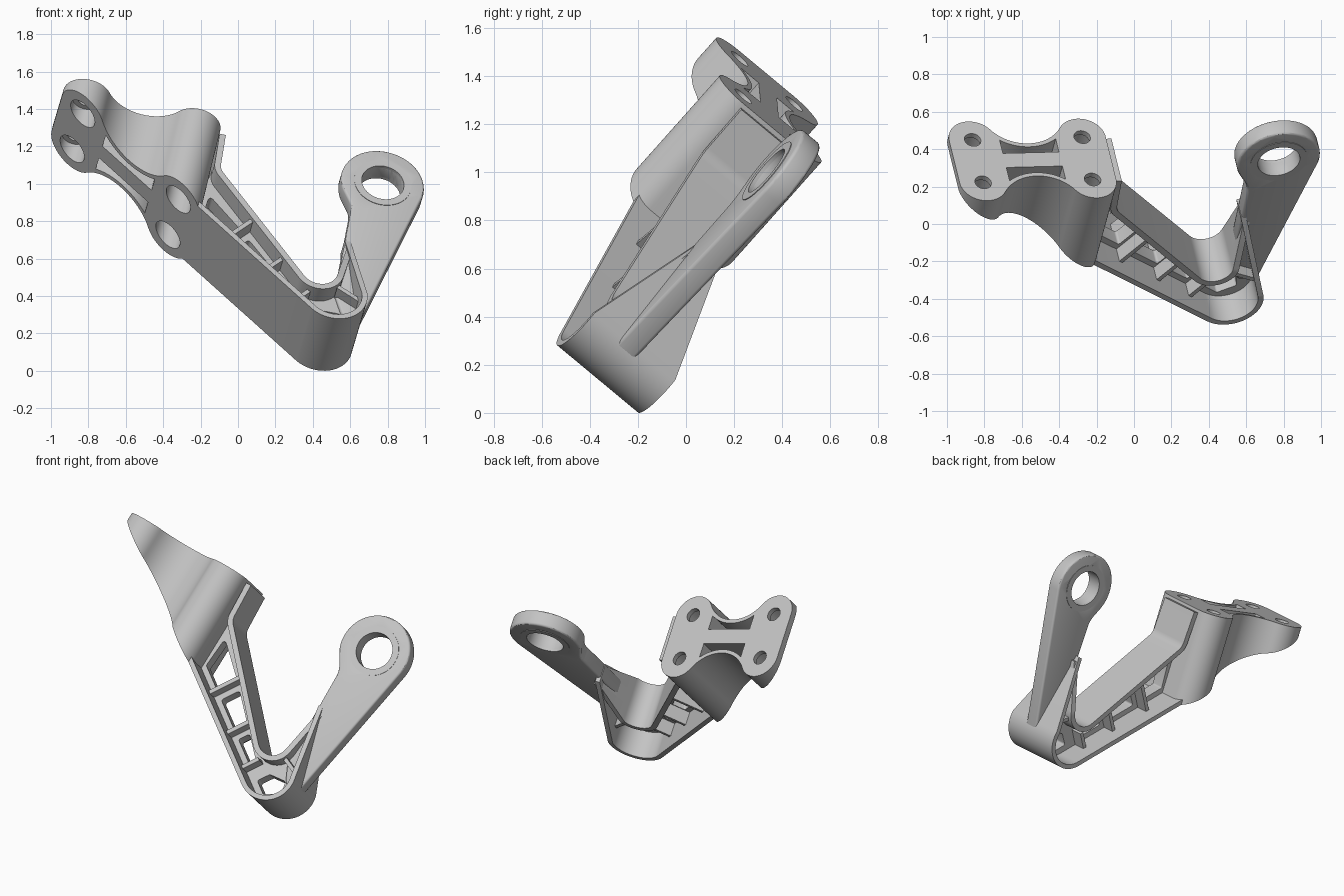
import bpy, bmesh
from math import sin, cos, tan, atan2, degrees, radians
from mathutils import Vector, Matrix

cube = bpy.data.objects.get("Cube")
if cube:
    bpy.data.objects.remove(cube, do_unlink=True)

# Part frame: u along the pad, v out of the pad, w across the arm
W = Vector((0.187, -0.756, 0.628)).normalized()
V = W.cross(Vector((0.966, 0.025, -0.258))).normalized()
U = V.cross(W)
FRAME = Matrix((U, V, W)).transposed()
MID = 0.455          # centre plane of the arm
LUG_MID = 0.471      # centre plane of the lug arm
PAD_TOP = 1.083

grey = bpy.data.materials.new("light_grey")
grey.use_nodes = True
COLOR = (0.55, 0.55, 0.55, 1)
grey.diffuse_color = COLOR
grey.node_tree.nodes["Principled BSDF"].inputs["Base Color"].default_value = COLOR


def loft(name, rings):
    """Closed solid through matching rings of (u, v, w) points."""
    bm = bmesh.new()
    loops = [[bm.verts.new(FRAME @ Vector(p)) for p in ring] for ring in rings]
    n = len(loops[0])
    for a, b in zip(loops, loops[1:]):
        for i in range(n):
            j = (i + 1) % n
            bm.faces.new((a[i], a[j], b[j], b[i]))
    bm.faces.new(loops[0])
    bm.faces.new(loops[-1])
    bmesh.ops.recalc_face_normals(bm, faces=bm.faces)
    mesh = bpy.data.meshes.new(name)
    bm.to_mesh(mesh)
    bm.free()
    mesh.materials.append(grey)
    obj = bpy.data.objects.new(name, mesh)
    bpy.context.collection.objects.link(obj)
    return obj


def plate(name, outline, half, mid=MID):
    """Outline in u, v made thick about a centre plane."""
    return loft(name, [[(u, v, mid + s * half) for u, v in outline] for s in (-1, 1)])


def arc(cu, cv, r, a0, a1, n=24):
    return [(cu + r * cos(radians(a0 + (a1 - a0) * i / n)),
             cv + r * sin(radians(a0 + (a1 - a0) * i / n))) for i in range(n + 1)]


def fillet(points, radius, closed=False, n=12):
    """Round the corners of a polyline or polygon."""
    pts = [Vector(p) for p in points]
    out = []
    for i, p in enumerate(pts):
        if not closed and i in (0, len(pts) - 1):
            out.append(tuple(p))
            continue
        r = radius[i] if isinstance(radius, dict) else radius
        a = (pts[i - 1] - p).normalized()
        b = (pts[(i + 1) % len(pts)] - p).normalized()
        half = a.angle(b) / 2
        c = p + (a + b).normalized() * (r / sin(half))
        s = p + a * (r / tan(half)) - c
        e = p + b * (r / tan(half)) - c
        turn = s.angle_signed(e)
        for k in range(n + 1):
            t = -turn * k / n
            out.append((c.x + s.x * cos(t) - s.y * sin(t),
                        c.y + s.x * sin(t) + s.y * cos(t)))
    return out


def strip(name, path, thick, half):
    """Wall along a path; thick is to the left, half(u, v) is its half width."""
    rings = []
    for i, (u, v) in enumerate(path):
        a, b = path[max(i - 1, 0)], path[min(i + 1, len(path) - 1)]
        d = Vector((b[0] - a[0], b[1] - a[1])).normalized()
        q = (u - d.y * thick, v + d.x * thick)
        h = half(u, v)
        rings.append([(u, v, MID - h), (u, v, MID + h),
                      (*q, MID + h), (*q, MID - h)])
    return loft(name, rings)


def finish(obj, cutters=(), bevel=0):
    """Cut the openings, round the edges and keep the resulting mesh."""
    for c in cutters:
        c.hide_render = True
        mod = obj.modifiers.new("cut", 'BOOLEAN')
        mod.object, mod.operation, mod.solver = c, 'DIFFERENCE', 'EXACT'
    if bevel:
        mod = obj.modifiers.new("round", 'BEVEL')
        mod.width, mod.segments, mod.angle_limit = bevel, 3, radians(50)
    dg = bpy.context.evaluated_depsgraph_get()
    obj.data = bpy.data.meshes.new_from_object(obj.evaluated_get(dg))
    obj.modifiers.clear()
    for c in cutters:
        bpy.data.objects.remove(c, do_unlink=True)
    return obj


def underside(u):
    return -0.68 * (u - 0.244)


def on_arm(s, d):
    """Point at s down the arm and d in from its outer face."""
    return (0.562 * (d + 0.137) + 0.827 * s, 0.827 * (d + 0.137) - 0.562 * s)


def depth(s):
    """Distance between the outer face and the inner wall's free face."""
    return 0.18 - 0.173 * s


def fade(start, end, wide, narrow):
    """Full width up to start, then tapering to narrow at end."""
    def half(u, v):
        t = min(max((v - start) / (end - start), 0), 1) if u > 0.3 else 0
        return wide + (narrow - wide) * t
    return half


parts = []

# Outer wall: down the arm, round the elbow, then tapering across the lug arm
outer = fillet([(-0.46, underside(-0.46)), (0.712, -0.318), (0.40, 0.65)], 0.18, n=28)
parts.append(strip("outer_wall", outer, 0.03, fade(0.18, 0.65, 0.222, 0.062)))

# Inner wall: down from the pad and round the crotch of the two arms
inner = fillet([(-0.382, 1.065), (-0.368, 0.825), (0.36, 0.09), (0.395, 0.62)],
               {1: 0.08, 2: 0.10}, n=18)
parts.append(strip("inner_wall", inner, -0.034, fade(0.3, 0.6, 0.15, 0.062)))

# Web between the walls, with rounded openings
EDGE, RIM = 0.065, 0.055
openings = [[on_arm(-0.62, EDGE), on_arm(-0.72, 0.235),
             on_arm(-0.45, depth(-0.45) - RIM), on_arm(-0.45, EDGE)]]
for s0, s1 in [(-0.375, -0.155), (-0.095, 0.075)]:
    openings.append([on_arm(s0, EDGE), on_arm(s0, depth(s0) - RIM),
                     on_arm(s1, depth(s1) - RIM), on_arm(s1, EDGE)])
openings.append([(0.28, 0.06), (0.36, 0.005), (0.46, 0.06), (0.44, 0.14), (0.33, 0.13)])
cutters = [plate("opening", fillet(o, 0.014, closed=True, n=5), 0.1) for o in openings]
parts.append(finish(plate("web", outer + inner[::-1], 0.045), cutters))

# Cross ribs of the trough
ribs = [(on_arm(s, 0.015), on_arm(s, depth(s) - 0.015)) for s in (-0.41, -0.125, 0.12)]
for a, b in ribs + [((0.39, 0.24), (0.535, 0.18))]:
    parts.append(strip("cross_rib", [a, b], 0.024, lambda u, v: 0.13))

# Lug arm with its eye
EYE = (0.497, 1.097)
neck = fillet([(0.313, 0.968), (0.366, 0.885), (0.39, 0.25)], 0.14)
lug = [(0.45, 0.13), (0.557, 0.13)] + arc(*EYE, 0.226, -9, 215, 48) + neck[1:]
eye_circle = arc(*EYE, 0.115, 0, 352.5, 47)
parts.append(finish(plate("lug_arm", lug, 0.05, LUG_MID),
                    [plate("eye_cut", eye_circle, 0.2)], bevel=0.014))

# Slightly raised bearing ring round the eye
ring = plate("eye_ring", arc(*EYE, 0.155, 0, 352.5, 47), 0.053, LUG_MID)
parts.append(finish(ring, [plate("ring_cut", eye_circle, 0.2)]))

# Mounting pad: scalloped plan, flat top, slanting underside
HOLE_L, HOLE_R, SPREAD, LUG_R, WAIST = -1.153, -0.547, 0.15, 0.13, 0.115
mid_u, reach = (HOLE_L + HOLE_R) / 2, (HOLE_R - HOLE_L) / 2
k = SPREAD - WAIST
scallop = (reach ** 2 + k ** 2 - LUG_R ** 2) / (2 * (LUG_R + k))
centre = WAIST + scallop
ang = degrees(atan2(centre - SPREAD, reach))
side = (arc(HOLE_L, SPREAD, LUG_R, 180, ang)
        + arc(mid_u, centre, scallop, 180 + ang, 360 - ang)[1:-1]
        + arc(HOLE_R, SPREAD, LUG_R, 180 - ang, 0))
plan = side + [(u, -w) for u, w in reversed(side)]
pad = loft("mounting_pad", [
    [(u, underside(u), MID + w) for u, w in plan],
    [(u, PAD_TOP, MID + w) for u, w in plan]])


def bore(u, w, r, top):
    circle = arc(u, MID + w, r, 0, 348.75, 31)
    return loft("bore", [[(a, v, b) for a, b in circle] for v in (0.2, top)])


# Bolt holes with counterbores below, and two bow shaped slots
cutters = []
for s in (-1, 1):
    for u in (HOLE_L, HOLE_R):
        cutters += [bore(u, s * SPREAD, 0.075, 1.05), bore(u, s * SPREAD, 0.045, 1.3)]
    bow = arc(mid_u, centre, scallop + 0.024, 270 - 50, 270 + 50)
    bow = [(u, w) for u, w in bow if w < 0.145]
    bow += [(bow[-1][0], 0.05), (bow[0][0], 0.05)]
    cutters.append(loft("slot", [[(u, v, MID + s * w) for u, w in bow] for v in (0.2, 1.3)]))
parts.append(finish(pad, cutters))

# Smooth the curved faces, keep the edges crisp
bpy.ops.object.select_all(action='DESELECT')
for p in parts:
    p.select_set(True)
bpy.context.view_layer.objects.active = parts[0]
bpy.ops.object.shade_smooth_by_angle(angle=radians(30))
